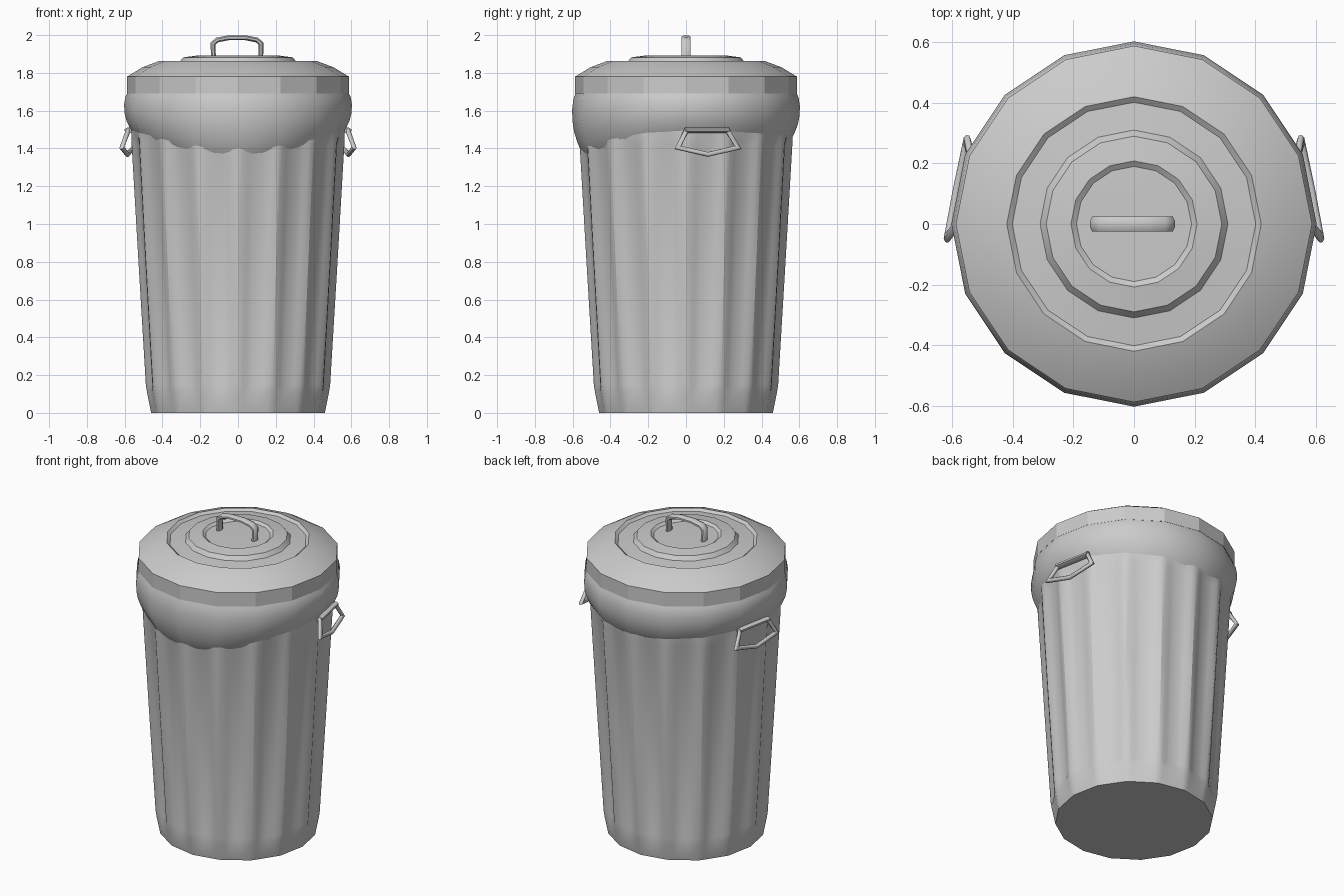
import bpy
from math import sin, cos, pi, radians

if "Cube" in bpy.data.objects:
    bpy.data.objects.remove(bpy.data.objects["Cube"])

SIDES = 16


def rings_to_object(name, rings, smooth_angle, cap_first=False, cap_last=False):
    """Skin a stack of closed rings of equal length."""
    n = len(rings[0])
    verts = [p for ring in rings for p in ring]
    faces = []
    for j in range(len(rings) - 1):
        for i in range(n):
            k = (i + 1) % n
            faces.append((j * n + i, j * n + k, (j + 1) * n + k, (j + 1) * n + i))
    if cap_first:
        faces.append(tuple(reversed(range(n))))
    if cap_last:
        faces.append(tuple(range(len(verts) - n, len(verts))))
    mesh = bpy.data.meshes.new(name)
    mesh.from_pydata(verts, [], faces)
    obj = bpy.data.objects.new(name, mesh)
    bpy.context.collection.objects.link(obj)
    smooth(obj, smooth_angle)
    return obj


def smooth(obj, angle):
    bpy.ops.object.select_all(action='DESELECT')
    obj.select_set(True)
    bpy.context.view_layer.objects.active = obj
    bpy.ops.object.shade_smooth_by_angle(angle=radians(angle))


def polar(r, a, z):
    return (r * cos(a), r * sin(a), z)


def bar(name, path, half_w, half_h, side, closed=False):
    """Sweep an octagonal bar of given half sizes along a path of (t, n, z) points;
    `side` maps path space to the model."""
    from mathutils import Vector
    pts = [Vector(p) for p in path]
    rings = []
    for i, p in enumerate(pts):
        prev = pts[i - 1] if closed or i else p
        nxt = pts[(i + 1) % len(pts)] if closed or i < len(pts) - 1 else p
        tangent = (nxt - p).normalized() + (p - prev).normalized()
        tangent.normalize()
        across = Vector((0, 1, 0))
        up = tangent.cross(across).normalized()
        edge = (nxt - p if nxt != p else p - prev).normalized()
        miter = 1 / max(0.5, abs(tangent.dot(edge)))
        ring = []
        for k in range(8):
            a = pi / 8 + k * pi / 4
            ring.append(side(p + across * half_w * cos(a) * 1.08
                             + up * half_h * sin(a) * 1.08 * miter))
        rings.append(ring)
    if closed:
        rings.append(rings[0])
    return rings_to_object(name, rings, 50, not closed, not closed)


# Fluted bin body: 16 raised ribs between a plain foot and the rim
flute = [0, -0.002, -0.010, -0.015, -0.015, -0.015, -0.010, -0.002]


def body_ring(z, r, depth):
    ring = []
    for i in range(SIDES * 8):
        a = 2 * pi * i / (SIDES * 8)
        off = (a + pi / SIDES) % (2 * pi / SIDES) - pi / SIDES
        poly = r * cos(pi / SIDES) / cos(pi / SIDES - abs(off))
        ring.append(polar(poly + depth * flute[i % 8], a, z))
    return ring


body = [(0, 0.46, 0), (0.11, 0.482, 0), (0.15, 0.488, 1), (0.8, 0.527, 1),
        (1.42, 0.563, 1), (1.47, 0.565, 0), (1.72, 0.565, 0)]
rings_to_object("bin_body", [body_ring(*p) for p in body], 30, cap_first=True)


# Bin liner folded over the rim, hanging lower at the front
def hem(a):
    s = -sin(a)
    return 1.48 - (0.095 if s > 0 else 0.035) * s * s


liner = [(-0.2, 0.56), (0, 0.582), (0.12, 0.596), (0.3, 0.603), (0.5, 0.601),
         (0.68, 0.592), (0.85, 0.575), (1, 0.556), (1.08, 0.54)]
angles = [2 * pi * i / SIDES for i in range(SIDES)]
rings = [[polar(r, a, 1.70 + (hem(a) - 1.70) * t) for a in angles] for t, r in reversed(liner)]
rings_to_object("bin_liner", rings, 180)

# Lid with stepped concentric rings
lid = [(0.56, 1.69), (0.588, 1.69), (0.588, 1.78), (0.505, 1.83), (0.42, 1.862),
       (0.402, 1.848), (0.31, 1.857), (0.29, 1.882), (0.208, 1.893), (0.19, 1.88),
       (0.002, 1.884)]
rings_to_object("lid", [[polar(r, a, z) for a in angles] for r, z in lid], 20, cap_last=True)

# Arched lid handle
arch = [(-0.13, 0, 1.87), (-0.132, 0, 1.955), (-0.11, 0, 1.974), (-0.05, 0, 1.986),
        (0.04, 0, 1.986), (0.10, 0, 1.974), (0.122, 0, 1.955), (0.12, 0, 1.87)]
bar("lid_handle", arch, 0.025, 0.013, lambda p: p)

# Hanging side handles, mirrored left and right
loop = [(-0.11, 0.570, 1.497), (0.11, 0.570, 1.497), (0.162, 0.595, 1.405),
        (0, 0.597, 1.368), (-0.162, 0.595, 1.405)]
mount = [(-0.118, 0.56, 1.497), (0.118, 0.56, 1.497)]
tilt = pi / SIDES
for label, sx in (("right", 1), ("left", -1)):
    def place(p, sx=sx):
        return (sx * (p.y * cos(tilt) - p.x * sin(tilt)), p.y * sin(tilt) + p.x * cos(tilt), p.z)
    bar(label + "_handle", loop, 0.012, 0.012, place, closed=True)
    bar(label + "_handle_mount", mount, 0.028, 0.014, place)

# Make all normals point outward
for obj in bpy.context.collection.objects:
    bpy.ops.object.select_all(action='DESELECT')
    obj.select_set(True)
    bpy.context.view_layer.objects.active = obj
    bpy.ops.object.mode_set(mode='EDIT')
    bpy.ops.mesh.select_all(action='SELECT')
    bpy.ops.mesh.remove_doubles(threshold=0.0001)
    bpy.ops.mesh.normals_make_consistent(inside=False)
    bpy.ops.object.mode_set(mode='OBJECT')
